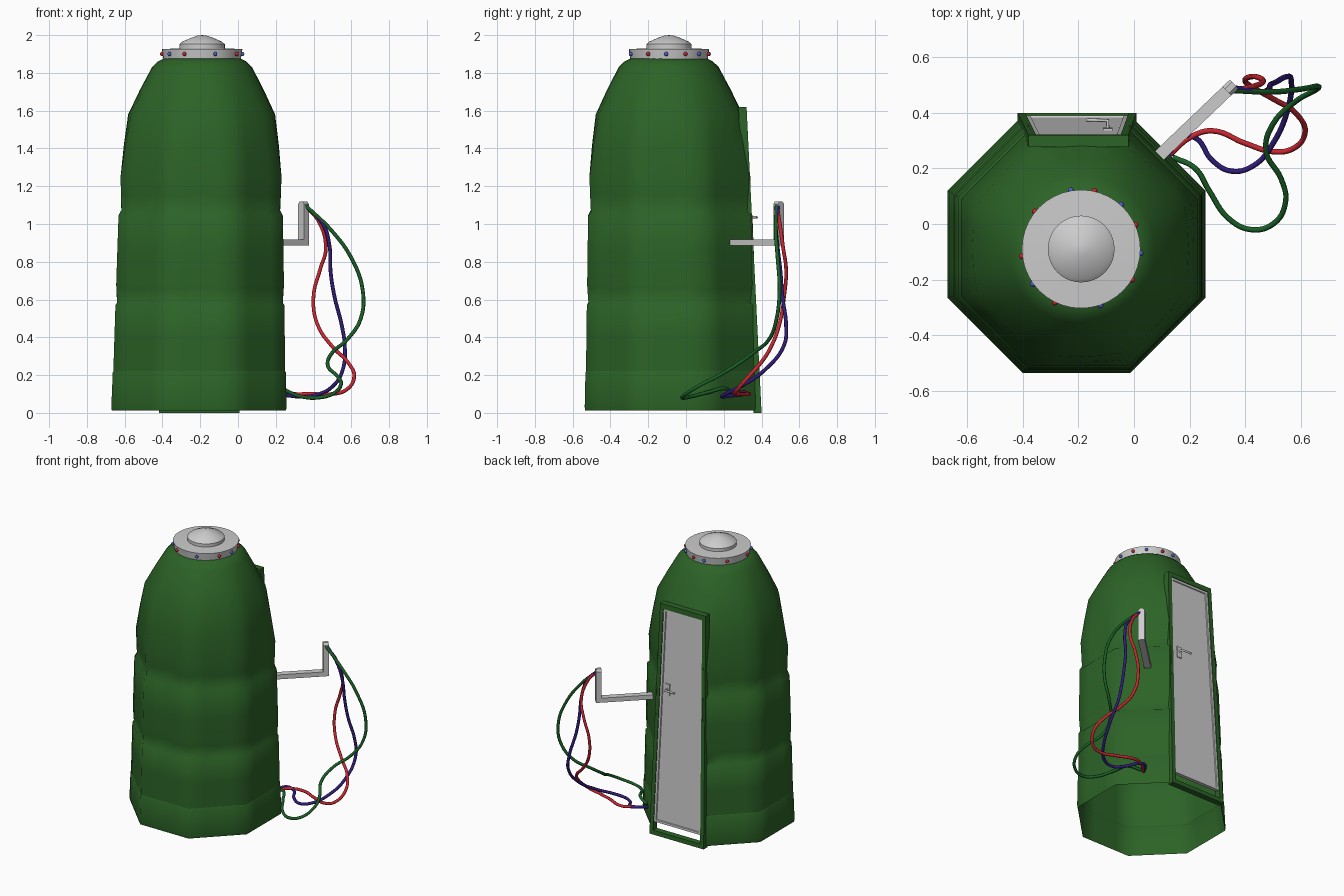
import bpy, bmesh, math
from mathutils import Vector

if "Cube" in bpy.data.objects:
    bpy.data.objects.remove(bpy.data.objects["Cube"])


def material(name, rgb):
    m = bpy.data.materials.new(name)
    m.diffuse_color = (*rgb, 1)
    m.use_nodes = True
    m.node_tree.nodes["Principled BSDF"].inputs["Base Color"].default_value = m.diffuse_color
    return m


GREEN = material("green_paint", (0.025, 0.125, 0.02))
RED = material("red", (0.6, 0.02, 0.03))
BLUE = material("dark_blue", (0.03, 0.012, 0.2))
LAMP_BLUE = material("lamp_blue", (0.07, 0.12, 0.6))
WIRE_GREEN = material("wire_green", (0.01, 0.12, 0.02))


def finish(name, bm, mat=None, angle=None):
    bmesh.ops.recalc_face_normals(bm, faces=bm.faces)
    me = bpy.data.meshes.new(name)
    bm.to_mesh(me)
    bm.free()
    ob = bpy.data.objects.new(name, me)
    bpy.context.collection.objects.link(ob)
    if mat:
        me.materials.append(mat)
    if angle:
        bpy.ops.object.select_all(action='DESELECT')
        ob.select_set(True)
        bpy.context.view_layer.objects.active = ob
        bpy.ops.object.shade_smooth_by_angle(angle=math.radians(angle))
    return ob


def hexa(bm, pts):
    # box from four bottom and four top corners
    v = [bm.verts.new(p) for p in pts]
    for f in ((0, 1, 2, 3), (4, 5, 6, 7), (0, 1, 5, 4), (1, 2, 6, 5), (2, 3, 7, 6), (3, 0, 4, 7)):
        bm.faces.new([v[i] for i in f])


def tube(name, pts, radius, mat=None, kind='NURBS', sides=2):
    cu = bpy.data.curves.new(name, 'CURVE')
    cu.dimensions = '3D'
    cu.bevel_depth, cu.bevel_resolution, cu.use_fill_caps = radius, sides, True
    if kind == 'POLY':
        s = cu.splines.new('POLY')
        s.points.add(len(pts) - 1)
        for p, co in zip(s.points, pts):
            p.co = (*co, 1)
    else:
        s = cu.splines.new('BEZIER')
        s.bezier_points.add(len(pts) - 1)
        for p, co in zip(s.bezier_points, pts):
            p.co = co
            p.handle_left_type = p.handle_right_type = 'AUTO'
        s.resolution_u = 6
    ob = bpy.data.objects.new(name, cu)
    bpy.context.collection.objects.link(ob)
    if mat:
        cu.materials.append(mat)
    return ob


# --- octagonal shell that rounds off toward the top, open below and behind the door
SEG = 32


def ring(bm, z, apothem, wave=0.0):
    t = z / 1.87
    cx, cy = -0.207 + 0.017 * t, -0.072 - 0.02 * t
    rnd = min(1, max(0, (z - 1.25) / 0.6))
    out = []
    for i in range(SEG):
        a = math.tau * (i + 0.0) / SEG + math.pi / 8
        local = (a + math.pi / 8) % (math.pi / 4) - math.pi / 8
        r = apothem * ((1 - rnd) / math.cos(local) + rnd)
        out.append(bm.verts.new((cx + r * math.cos(a), cy + r * math.sin(a),
                                 z + wave * math.sin(a * 11))))
    return out


def shell(name, profile, door_top, cap=False):
    bm = bmesh.new()
    rings = [ring(bm, *p) for p in profile]
    for k in range(len(rings) - 1):
        for i in range(SEG):
            if 4 <= i < 8 and profile[k + 1][0] <= door_top:
                continue
            j = (i + 1) % SEG
            bm.faces.new((rings[k][i], rings[k][j], rings[k + 1][j], rings[k + 1][i]))
    if cap:
        bm.faces.new(rings[-1])
    return finish(name, bm, GREEN, 50)


shell("base_skirt", [(0.012, 0.461), (0.03, 0.464), (0.215, 0.458), (0.225, 0.452)], 1.6)
shell("body_shell", [(0.222, 0.455), (0.4, 0.451), (0.57, 0.447), (0.58, 0.438, 0.006),
                     (0.66, 0.443, 0.008), (0.68, 0.444), (0.85, 0.440), (1.045, 0.435),
                     (1.065, 0.420, 0.01), (1.15, 0.423, 0.01), (1.25, 0.426), (1.42, 0.410),
                     (1.58, 0.389), (1.71, 0.328), (1.83, 0.265), (1.86, 0.235), (1.875, 0.205)],
      1.59, True)

# --- leaning door and its frame on the back


def lean(x, z, d):
    return (-0.205 + 0.003 * z + x, 0.382 - 0.049 * z + d, z)


def bar(bm, x0b, x1b, x0t, x1t, z0, z1, d0, d1):
    hexa(bm, [lean(x0b, z0, d0), lean(x1b, z0, d0), lean(x1b, z0, d1), lean(x0b, z0, d1),
              lean(x0t, z1, d0), lean(x1t, z1, d0), lean(x1t, z1, d1), lean(x0t, z1, d1)])


bm = bmesh.new()
for s in (-1, 1):
    bar(bm, s * 0.186, s * 0.214, s * 0.152, s * 0.180, 0, 1.62, -0.025, 0.018)
bar(bm, -0.19, 0.19, -0.19, 0.19, 0, 0.03, -0.025, 0.018)
bar(bm, -0.156, 0.156, -0.156, 0.156, 1.585, 1.62, -0.025, 0.018)
finish("door_frame", bm, GREEN)

bm = bmesh.new()
bar(bm, -0.184, 0.184, -0.153, 0.153, 0.09, 1.585, -0.012, 0.013)
bmesh.ops.recalc_face_normals(bm, faces=bm.faces)
front = max(bm.faces, key=lambda f: f.normal.y)
bmesh.ops.inset_region(bm, faces=[front], thickness=0.022)
bmesh.ops.inset_region(bm, faces=[front], thickness=0.004, depth=-0.006)
finish("door", bm)

# --- door handle
bm = bmesh.new()
bar(bm, 0.09, 0.125, 0.09, 0.125, 0.99, 1.07, 0.005, 0.014)
finish("handle_plate", bm)
tube("handle_lever", [(-0.095, 0.335, 1.035), (-0.095, 0.372, 1.035), (-0.17, 0.374, 1.035)],
     0.007, kind='POLY')

# --- roof disc with domed centre
bm = bmesh.new()
C = Vector((-0.19, -0.09, 0))
prof = [(0, 1.87), (0.205, 1.87), (0.213, 1.926), (0.12, 1.93), (0.12, 1.952),
        (0.105, 1.965), (0.06, 1.985), (0.025, 1.997), (0, 2.0)]
vs = [bm.verts.new(C + Vector((r, 0, z))) for r, z in prof]
es = [bm.edges.new(p) for p in zip(vs, vs[1:])]
bmesh.ops.spin(bm, geom=vs + es, cent=C, axis=(0, 0, 1), angle=math.tau, steps=40)
bmesh.ops.remove_doubles(bm, verts=bm.verts, dist=0.0005)
finish("roof_cap", bm, None, 35)

# --- small lamps around the roof disc
for mat, angles in ((RED, (24, 77, 141, -173, -116, -31)), (LAMP_BLUE, (-4, 48, 100, -144, -71))):
    for a in map(math.radians, angles):
        bm = bmesh.new()
        bmesh.ops.create_uvsphere(bm, u_segments=10, v_segments=6, radius=0.011)
        bmesh.ops.translate(bm, verts=bm.verts,
                            vec=C + Vector((0.214 * math.cos(a), 0.214 * math.sin(a), 1.9)))
        finish("roof_lamp", bm, mat, 60)

# --- side arm: level bar and upright post
d = Vector((0.26, 0.25, 0)).normalized()
n = Vector((-d.y, d.x, 0)) * 0.022
A, B = Vector((0.09, 0.245, 0)), Vector((0.36, 0.503, 0))


def arm_box(bm, p, q, z0, z1):
    base = (p - n, q - n, q + n, p + n)
    hexa(bm, [c + Vector((0, 0, z)) for z in (z0, z1) for c in base])


bm = bmesh.new()
arm_box(bm, A, B, 0.885, 0.917)
arm_box(bm, B - d * 0.036, B, 0.917, 1.105)
top = [B - d * 0.036, B]
hexa(bm, [c + Vector((0, 0, 1.105)) for c in (top[0] - n, top[1] - n, top[1] + n, top[0] + n)] +
     [(top[0] if k in (0, 3) else top[1]) + s * n * 0.5 + Vector((0, 0, 1.12))
      for k, s in enumerate((-1, -1, 1, 1))])
finish("side_arm", bm)

# --- three loose cables from the post to the base
tube("red_cable", [(.355, .48, 1.10), (.43, .495, 1.01), (.465, .515, .87), (.435, .53, .76),
                   (.40, .52, .62), (.42, .495, .47), (.50, .45, .35), (.58, .40, .27),
                   (.615, .33, .19), (.57, .27, .12), (.50, .26, .10), (.40, .29, .10),
                   (.28, .335, .10), (.20, .31, .105), (.13, .25, .10)], 0.01, RED)
tube("blue_cable", [(.355, .49, 1.10), (.45, .475, 1.0), (.485, .485, .88), (.49, .50, .75),
                    (.51, .51, .62), (.55, .53, .46), (.565, .52, .36), (.555, .42, .23),
                    (.50, .29, .14), (.43, .21, .10), (.35, .19, .085), (.28, .23, .09),
                    (.22, .31, .10), (.17, .31, .11), (.125, .245, .10)], 0.01, BLUE)
tube("green_cable", [(.355, .48, 1.10), (.50, .475, .96), (.60, .485, .82), (.66, .495, .65),
                     (.65, .48, .50), (.58, .44, .39), (.50, .36, .32), (.475, .26, .25),
                     (.53, .16, .19), (.545, .08, .15), (.50, 0, .10), (.42, -.02, .08),
                     (.34, .02, .085), (.27, .12, .11), (.22, .20, .13), (.14, .24, .11)],
     0.01, WIRE_GREEN)
